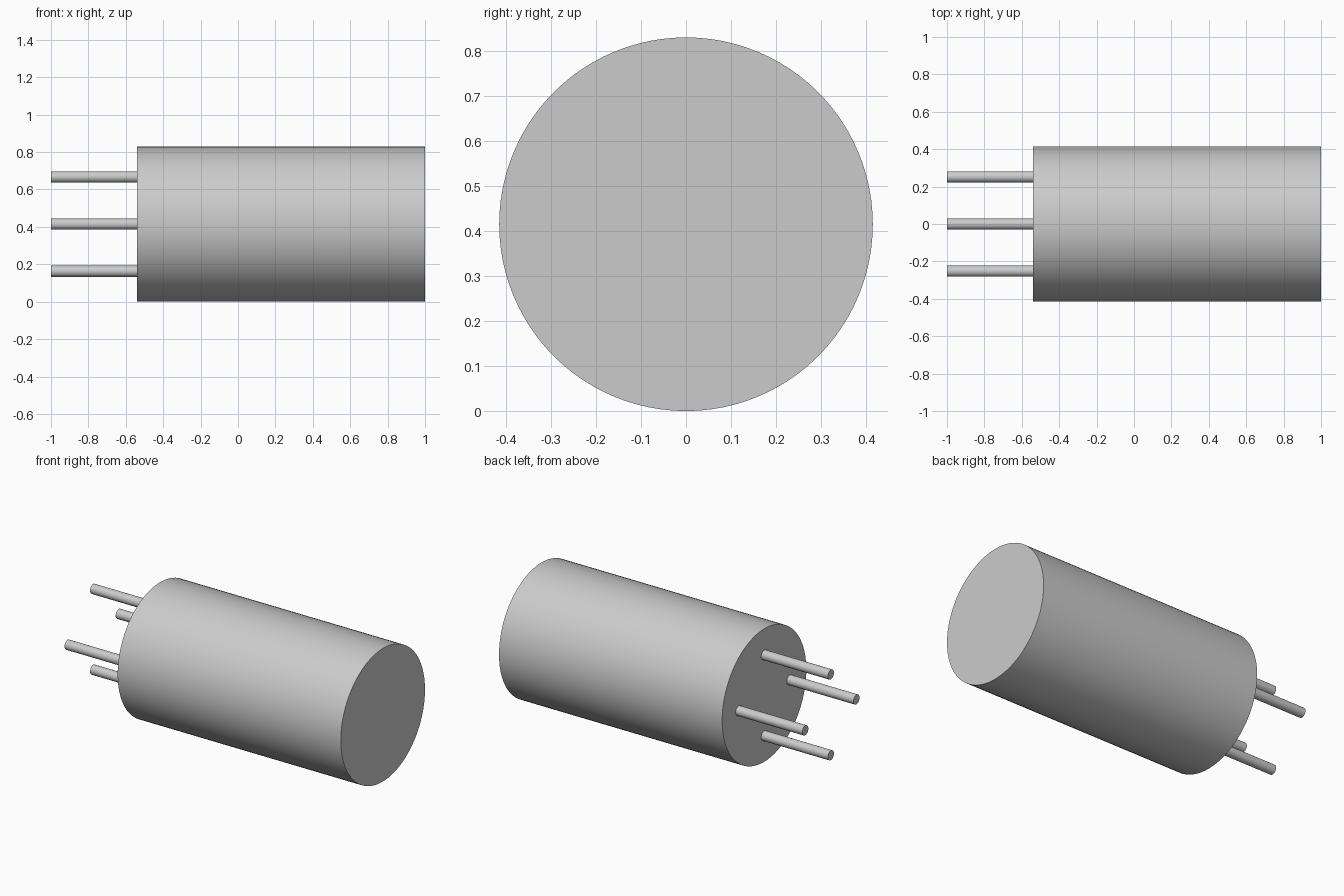
import bpy
import math

cube = bpy.data.objects.get("Cube")
if cube:
    bpy.data.objects.remove(cube, do_unlink=True)

# One plain grey for every part
grey = bpy.data.materials.new("light_grey")
grey.use_nodes = True
colour = (0.6, 0.6, 0.6, 1)
grey.diffuse_color = colour
grey.node_tree.nodes["Principled BSDF"].inputs["Base Color"].default_value = colour

RADIUS = 0.415
PIN_CIRCLE = 0.252
BODY_END = -0.54


def rod(name, x0, x1, y, z, radius, sides):
    """Smooth capped cylinder lying along x."""
    bpy.ops.mesh.primitive_cylinder_add(
        vertices=sides, radius=radius, depth=x1 - x0,
        location=((x0 + x1) / 2, y, z), rotation=(0, math.pi / 2, 0))
    obj = bpy.context.object
    obj.name = name
    obj.data.materials.append(grey)
    bpy.ops.object.shade_smooth_by_angle(angle=math.radians(40))
    return obj


# Main cylinder
rod("body", BODY_END, 1, 0, RADIUS, RADIUS, 96)

# Four pins evenly spaced around the axis
for i, name in enumerate(("back_pin", "top_pin", "front_pin", "bottom_pin")):
    a = i * math.pi / 2
    rod(name, -1, BODY_END, PIN_CIRCLE * math.cos(a),
        RADIUS + PIN_CIRCLE * math.sin(a), 0.03, 32)
